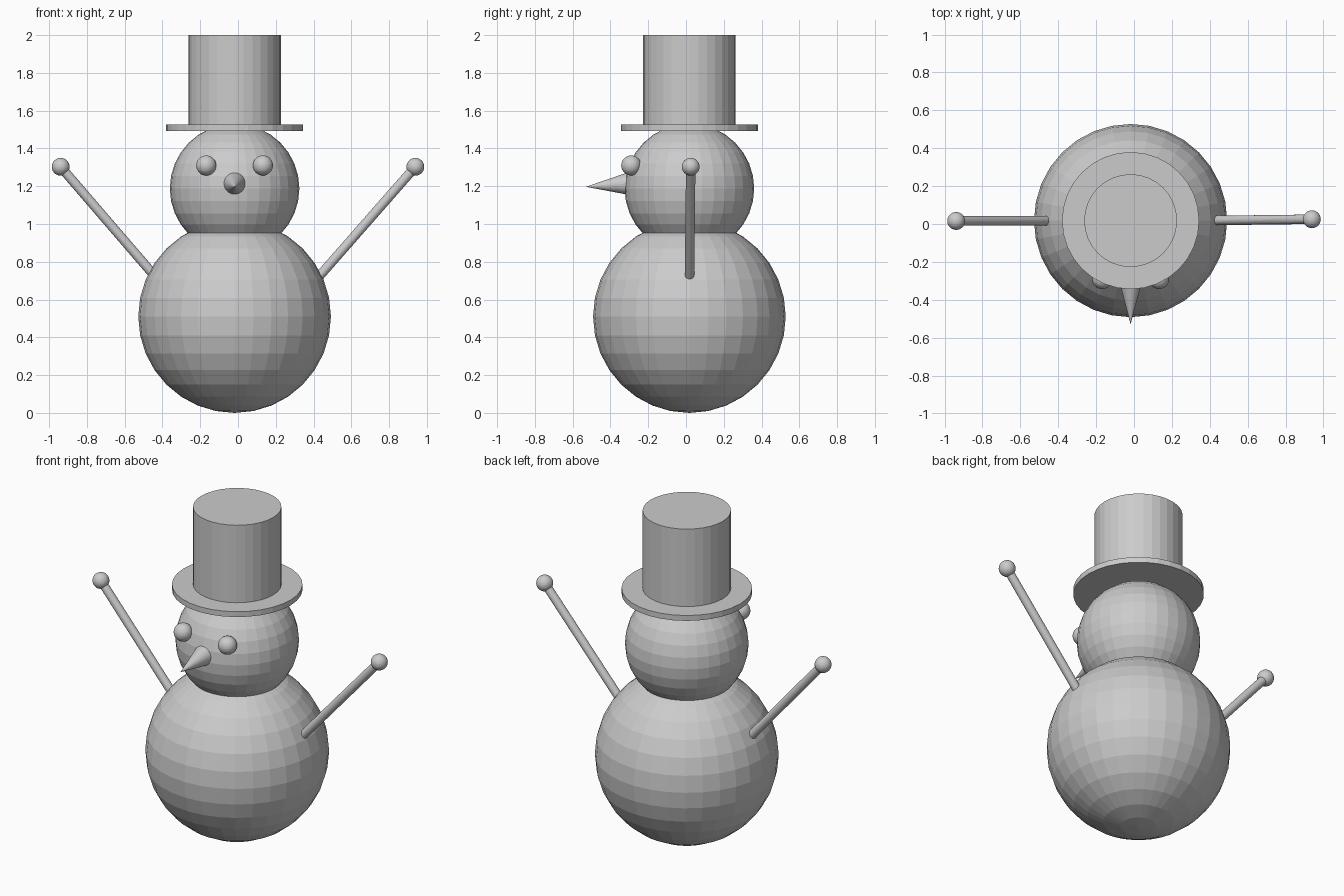
import bpy
from mathutils import Vector

if "Cube" in bpy.data.objects:
    bpy.data.objects.remove(bpy.data.objects["Cube"])

CX, CY = -0.018, 0.018  # vertical axis of the figure


def ball(name, loc, r, seg=32, rings=16):
    bpy.ops.mesh.primitive_uv_sphere_add(segments=seg, ring_count=rings, radius=r, location=loc)
    bpy.context.object.name = name


def rod(name, a, b, r1, r2, sides=32):
    """Cylinder or cone running from point a (radius r1) to point b (radius r2)."""
    a, b = Vector(a), Vector(b)
    d = b - a
    bpy.ops.mesh.primitive_cone_add(vertices=sides, radius1=r1, radius2=r2,
                                    depth=d.length, location=(a + b) / 2)
    ob = bpy.context.object
    ob.name = name
    ob.rotation_mode = 'QUATERNION'
    ob.rotation_quaternion = Vector((0, 0, 1)).rotation_difference(d)


# Body and head
ball("body", (CX, CY, 0.51), 0.51)
ball("head", (CX, CY, 1.188), 0.343)

# Hat
rod("hat_brim", (CX, CY, 1.493), (CX, CY, 1.526), 0.362, 0.362)
rod("hat_crown", (CX, CY, 1.51), (CX, CY, 2.0), 0.245, 0.245)

# Nose, drooping slightly
rod("nose", (CX, -0.28, 1.215), (CX, -0.53, 1.197), 0.066, 0.0)

# Eyes, arms and hands on both sides
for side, s, hand_y in (("left", -1, 0.016), ("right", 1, 0.025)):
    ball(f"{side}_eye", (CX + s * 0.15, -0.29, 1.31), 0.053)
    hand = (s * 0.939, hand_y, 1.303)
    shoulder = (CX * 0.3 + s * 0.38, CY, 0.66)
    rod(f"{side}_arm", shoulder, hand, 0.025, 0.025)
    ball(f"{side}_hand", hand, 0.047)
